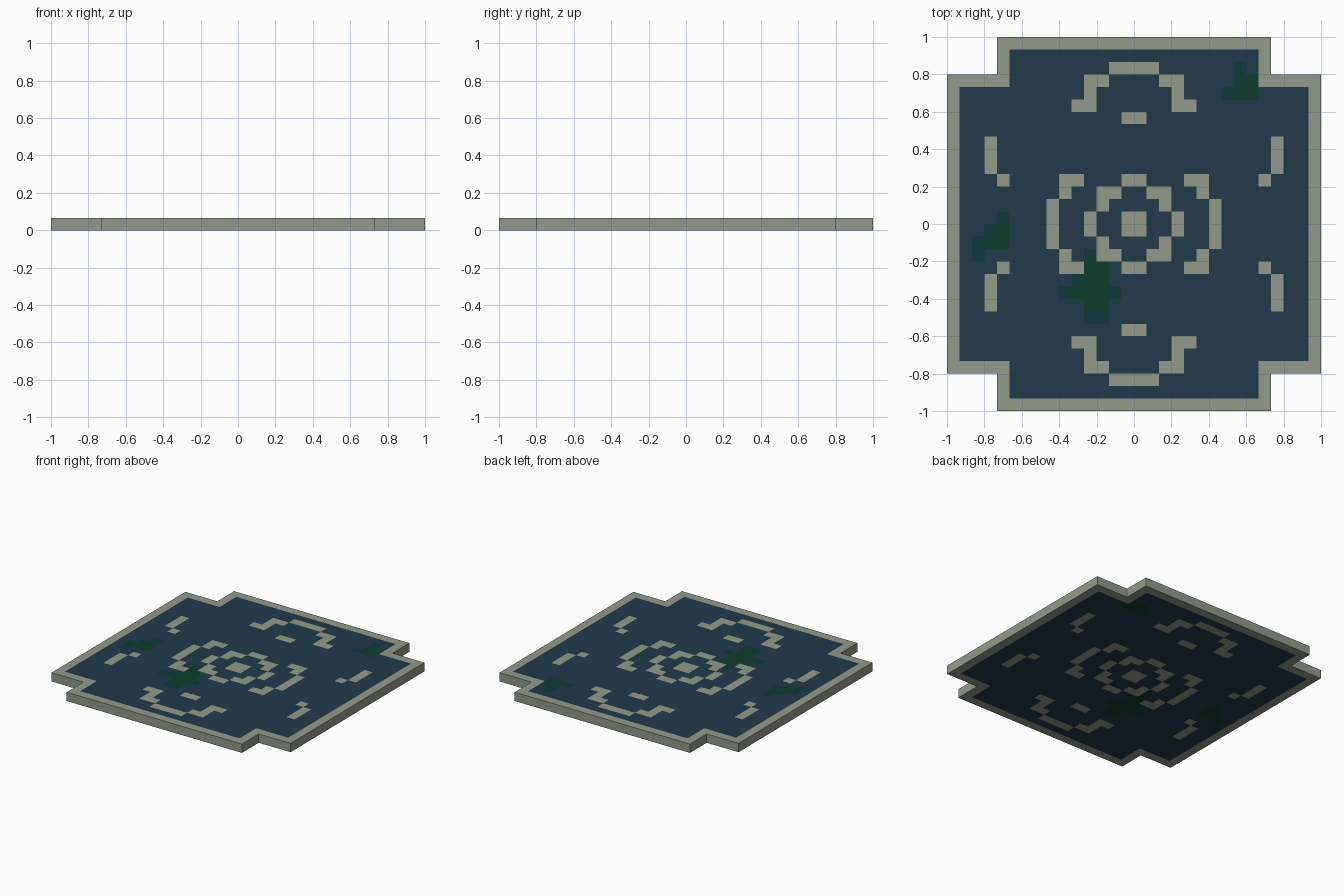
import bpy, bmesh

if "Cube" in bpy.data.objects:
    bpy.data.objects.remove(bpy.data.objects["Cube"])

N = 15            # cells per unit, the plate is 30 x 30 cells
S = 1.0 / N


def material(name, rgb):
    m = bpy.data.materials.new(name)
    m.diffuse_color = (*rgb, 1)
    m.use_nodes = True
    m.node_tree.nodes["Principled BSDF"].inputs["Base Color"].default_value = m.diffuse_color
    return m


mats = [material("pale_stone", (0.292, 0.323, 0.258)),
        material("deep_blue", (0.016, 0.042, 0.070)),
        material("moss_green", (0.005, 0.047, 0.027)),
        material("dark_teal", (0.005, 0.042, 0.041))]

# Stone pattern in one quadrant (x0, x1, y0, y1 in cells), mirrored both ways
STONE = [(0, 1, 0, 1),                                              # centre
         (0, 1, 3, 4), (1, 3, 2, 3), (2, 3, 1, 3), (3, 4, 0, 1),    # inner ring
         (4, 6, 3, 4), (5, 6, 2, 4), (6, 7, 0, 2),                  # outer ring
         (11, 12, 4, 7), (10, 11, 3, 4),                            # side bars
         (0, 1, 8, 9), (0, 2, 12, 13), (2, 4, 11, 12),              # end arches
         (3, 4, 9, 12), (3, 5, 9, 10)]

# Moss patches: green cores, teal fringes
MOSS = [(9, 10, 10, 12), (8, 9, 10, 11),
        (-12, -10, -2, -1), (-11, -10, -1, 0),
        (-4, -2, -7, -3), (-5, -4, -6, -5)]
FRINGE = [(8, 9, 11, 13), (7, 8, 10, 11),
          (-11, -10, 0, 1), (-12, -11, -1, 0), (-13, -12, -3, -1),
          (-4, -3, -3, -2), (-4, -2, -8, -7), (-5, -4, -5, -4),
          (-6, -5, -6, -5), (-2, -1, -6, -5)]


def hit(rects, x, y):
    return any(a < x < b and c < y < d for a, b, c, d in rects)


def in_plate(x, y):
    return abs(y) < 12 or abs(x) < 11


def colour(x, y):
    ax, ay = abs(x), abs(y)
    field = (ax < 14 and ay < 11) or (ax < 10 and ay < 14)
    if not field or hit(STONE, ax, ay):
        return 0
    if hit(MOSS, x, y):
        return 2
    return 3 if hit(FRINGE, x, y) else 1


# Plate: cell grid, notched corners removed, extruded to one cell thick
bm = bmesh.new()
bmesh.ops.create_grid(bm, x_segments=2 * N, y_segments=2 * N, size=1)
cut = [f for f in bm.faces
       if not in_plate(*(f.calc_center_median().xy * N))]
bmesh.ops.delete(bm, geom=cut, context='FACES')
ext = bmesh.ops.extrude_face_region(bm, geom=bm.faces[:], use_keep_orig=True)
for v in ext["geom"]:
    if isinstance(v, bmesh.types.BMVert):
        v.co.z = S
bmesh.ops.recalc_face_normals(bm, faces=bm.faces[:])
bm.normal_update()

# Pattern goes on top and underside, the rim sides stay stone
for f in bm.faces:
    c = f.calc_center_median() * N
    f.material_index = colour(c.x, c.y) if abs(f.normal.z) > 0.5 else 0

# Merge flat neighbours of the same colour into clean panels
bmesh.ops.dissolve_limit(bm, angle_limit=0.01, verts=bm.verts[:],
                         edges=bm.edges[:], delimit={'MATERIAL'})
bmesh.ops.triangulate(bm, faces=bm.faces[:])

me = bpy.data.meshes.new("patterned_floor_plate")
bm.to_mesh(me)
bm.free()
for m in mats:
    me.materials.append(m)
ob = bpy.data.objects.new("patterned_floor_plate", me)
bpy.context.collection.objects.link(ob)
